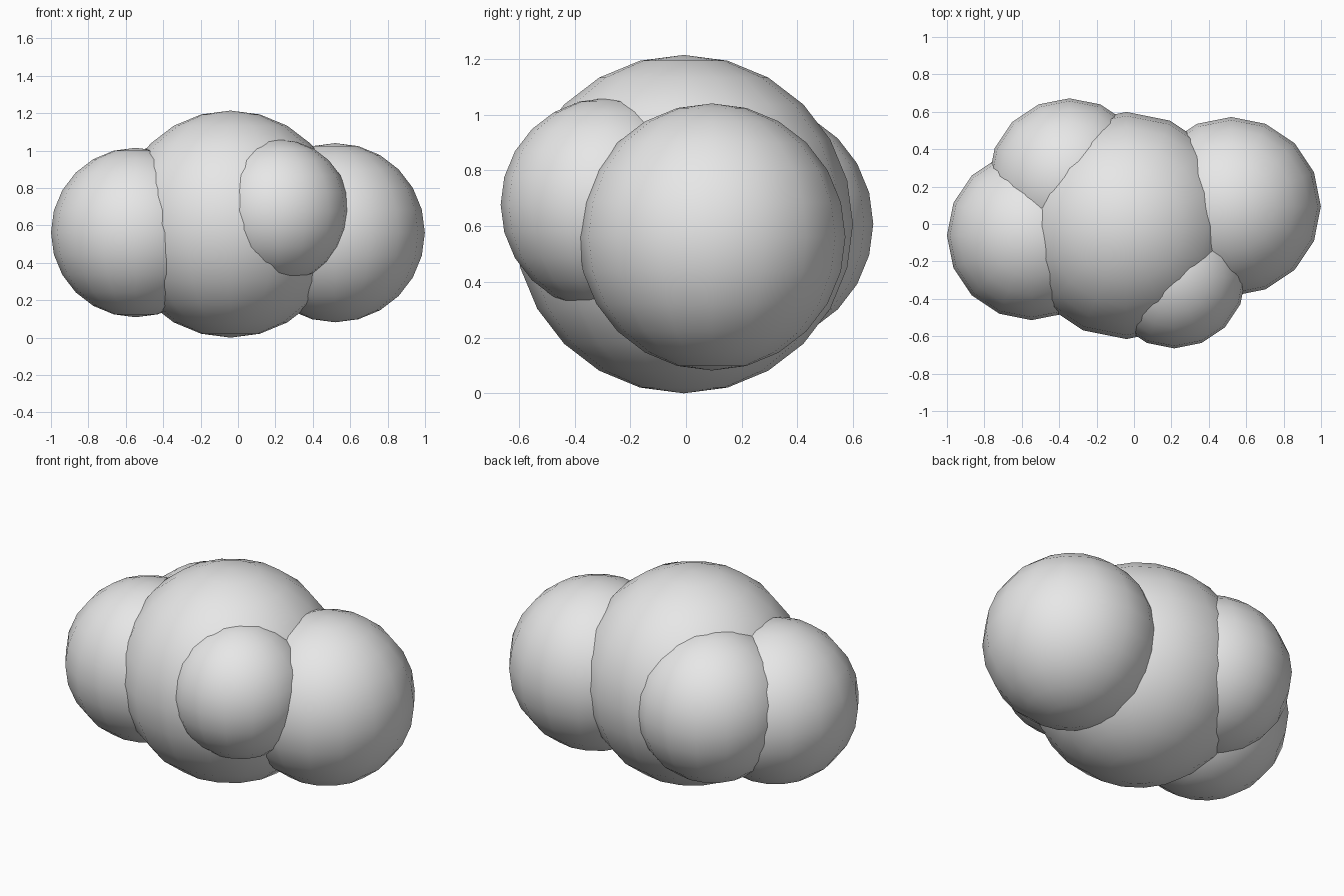
import bpy

# Remove the default cube only
default_cube = bpy.data.objects.get("Cube")
if default_cube:
    bpy.data.objects.remove(default_cube, do_unlink=True)

# Single pale grey colour for the whole cloud
grey = bpy.data.materials.new("cloud_grey")
grey.use_nodes = True
colour = (0.8, 0.8, 0.8, 1.0)
grey.diffuse_color = colour
for node in grey.node_tree.nodes:
    if node.type == 'BSDF_PRINCIPLED':
        node.inputs["Base Color"].default_value = colour


def puff(name, radius, centre):
    """One low-poly, smooth-shaded ball of the cloud."""
    bpy.ops.mesh.primitive_uv_sphere_add(
        segments=16, ring_count=12, radius=radius, location=centre)
    ball = bpy.context.object
    ball.name = name
    ball.data.materials.append(grey)
    bpy.ops.object.shade_smooth()
    return ball


# Large middle puff, one puff on each side, and smaller front and back puffs
puff("middle_puff", 0.607, (-0.04, -0.008, 0.607))
puff("left_puff", 0.479, (0.52, 0.093, 0.561))
puff("right_puff", 0.453, (-0.547, -0.061, 0.562))
puff("back_puff", 0.433, (-0.345, 0.239, 0.608))
puff("front_puff", 0.383, (0.215, -0.282, 0.677))
